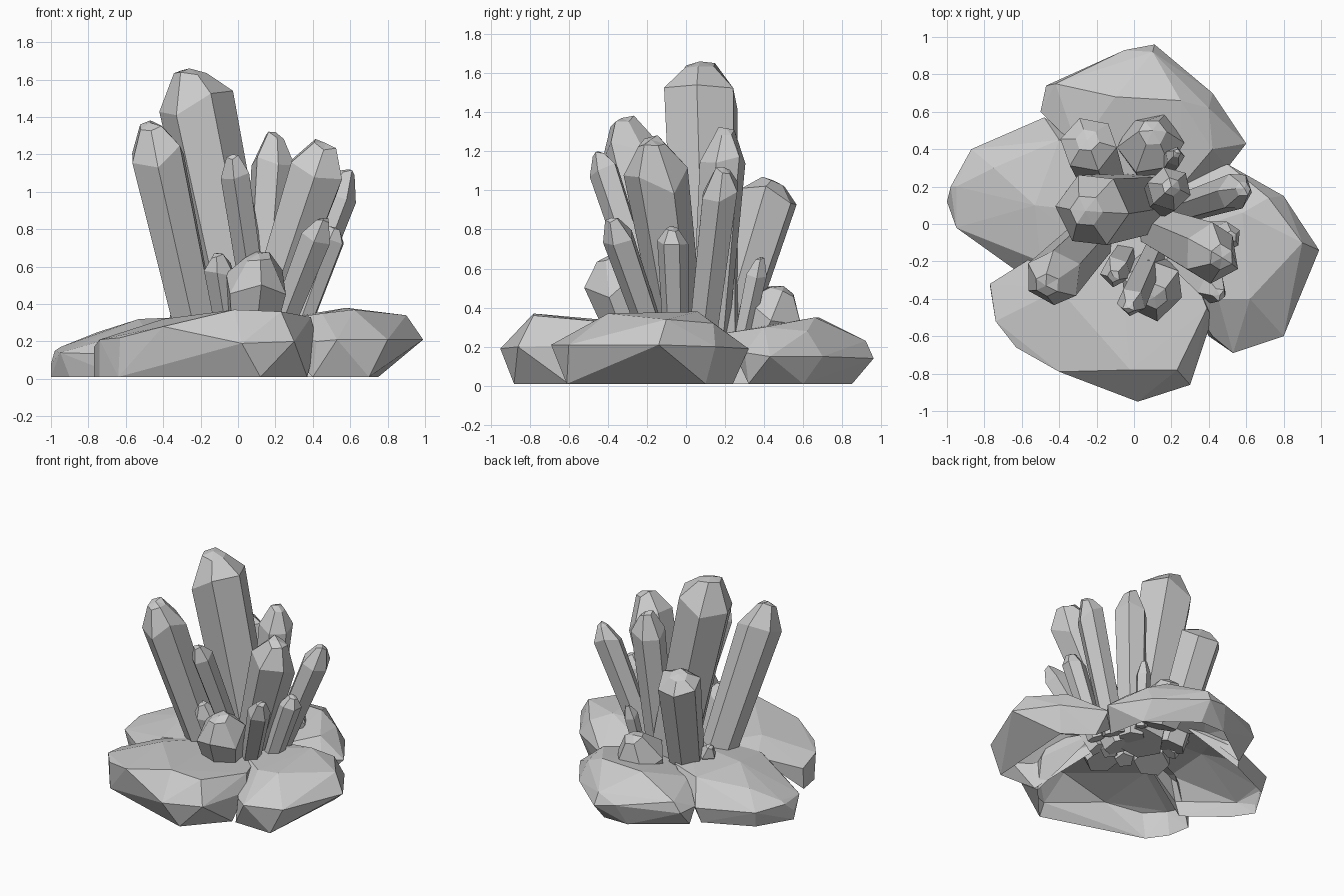
import bpy
import bmesh
import math
import random
from mathutils import Vector

random.seed(4)
default_cube = bpy.data.objects.get("Cube")
if default_cube:
    bpy.data.objects.remove(default_cube, do_unlink=True)

stone = bpy.data.materials.new("stone_grey")
stone.use_nodes = True
stone.diffuse_color = (0.6, 0.6, 0.6, 1)
stone.node_tree.nodes["Principled BSDF"].inputs["Base Color"].default_value = stone.diffuse_color


def finish(bm, name):
    """Turn a bmesh into a flat-shaded stone object."""
    mesh = bpy.data.meshes.new(name)
    bmesh.ops.recalc_face_normals(bm, faces=bm.faces[:])
    bm.to_mesh(mesh)
    bm.free()
    mesh.materials.append(stone)
    obj = bpy.data.objects.new(name, mesh)
    bpy.context.collection.objects.link(obj)
    return obj


def crystal(name, base, tip, radius, cap, sides=6, spin=0.0, flare=0.8):
    """Leaning faceted prism: narrow foot, uneven shoulder, small bevelled point."""
    base, tip = Vector(base), Vector(tip)
    axis = tip - base
    turn = axis.to_track_quat("Z", "Y")
    length = axis.length
    bm = bmesh.new()
    rings = []
    for height, scale, wobble in ((0, flare, 0), (length - cap, 1, cap * 0.3), (length - cap * 0.12, 0.42, cap * 0.12)):
        ring = []
        for i in range(sides):
            angle = spin + math.tau * i / sides
            lift = random.uniform(-wobble, wobble)
            point = Vector((math.cos(angle) * radius * scale, math.sin(angle) * radius * scale, height + lift))
            ring.append(bm.verts.new(base + turn @ point))
        rings.append(ring)
    for low, high in zip(rings, rings[1:]):
        for i in range(sides):
            j = (i + 1) % sides
            bm.faces.new((low[i], low[j], high[j], high[i]))
    apex = bm.verts.new(tip)
    for i in range(sides):
        bm.faces.new((rings[-1][i], rings[-1][(i + 1) % sides], apex))
    bm.faces.new(rings[0][::-1])
    return finish(bm, name)


def rock(name, rim, top, inner, feet):
    """Faceted boulder shell, open underneath and towards the middle of the cluster."""
    bm = bmesh.new()
    for p in rim + top:
        bm.verts.new(p)
    hidden = {bm.verts.new(p) for p in inner}
    hidden |= {bm.verts.new((x, y, 0.01)) for x, y in feet}
    hull = bmesh.ops.convex_hull(bm, input=bm.verts[:])
    spare = {v for v in hull["geom_interior"] + hull["geom_unused"] if isinstance(v, bmesh.types.BMVert)}
    hidden -= spare
    bmesh.ops.delete(bm, geom=list(spare), context="VERTS")
    under = [f for f in bm.faces if all(v in hidden for v in f.verts)]
    bmesh.ops.delete(bm, geom=under, context="FACES")
    return finish(bm, name)


# Boulders around the foot
rock("front_rock",
     rim=[(-0.77, -0.32, 0.17), (-0.74, -0.52, 0.21), (-0.63, -0.66, 0.22), (-0.4, -0.79, 0.28),
          (0.02, -0.95, 0.19), (0.3, -0.86, 0.2), (0.42, -0.5, 0.21)],
     top=[(-0.4, -0.35, 0.32), (-0.02, -0.78, 0.37), (0.23, -0.78, 0.36), (0.39, -0.45, 0.33)],
     inner=[(-0.5, -0.15, 0.25), (-0.1, 0, 0.3), (0.25, -0.1, 0.3)],
     feet=[(-0.77, -0.33), (-0.74, -0.5), (-0.64, -0.64), (0.12, -0.88), (0.37, -0.6)])
rock("right_rock",
     rim=[(0.5, 0.32, 0.19), (0.8, 0.15, 0.2), (0.99, -0.14, 0.21), (0.8, -0.6, 0.21),
          (0.53, -0.69, 0.21), (0.42, -0.6, 0.2)],
     top=[(0.58, 0.06, 0.38), (0.62, -0.4, 0.37), (0.9, -0.1, 0.34), (0.72, 0.14, 0.32), (0.45, -0.4, 0.35)],
     inner=[(0.2, 0.2, 0.27), (0.1, -0.1, 0.3), (0.3, -0.4, 0.25)],
     feet=[(0.4, -0.6), (0.7, -0.61), (0.75, 0.1), (0.55, 0.24)])
rock("back_rock",
     rim=[(-0.5, 0.6, 0.16), (-0.47, 0.74, 0.15), (-0.05, 0.93, 0.17), (0.11, 0.96, 0.14),
          (0.42, 0.7, 0.15), (0.6, 0.43, 0.15), (0.5, 0.3, 0.17)],
     top=[(-0.42, 0.75, 0.23), (0.1, 0.92, 0.23), (-0.1, 0.68, 0.35), (0.25, 0.66, 0.35),
          (0.4, 0.62, 0.28), (0.42, 0.4, 0.3)],
     inner=[(-0.3, 0.4, 0.26), (0, 0.2, 0.27), (0.25, 0.2, 0.27)],
     feet=[(-0.45, 0.6), (-0.1, 0.85), (0.1, 0.85), (0.42, 0.6), (0.48, 0.32)])
rock("left_rock",
     rim=[(-0.48, 0.57, 0.13), (-0.87, 0.4, 0.13), (-0.98, 0.2, 0.15), (-1, 0.12, 0.08),
          (-0.95, -0.02, 0.14), (-0.6, -0.27, 0.13)],
     top=[(-0.95, 0.2, 0.17), (-0.75, 0.3, 0.25), (-0.53, 0.1, 0.32), (-0.4, 0.45, 0.3), (-0.5, -0.2, 0.27)],
     inner=[(-0.15, 0.35, 0.3), (-0.05, 0.05, 0.34), (-0.2, -0.15, 0.3)],
     feet=[(-0.5, 0.53), (-0.85, 0.37), (-1, 0.12), (-0.9, -0.03), (-0.62, -0.25)])

# Tall crystals
crystal("main_crystal", (0.04, 0.11, 0.2), (-0.26, 0.07, 1.66), 0.205, 0.2, spin=0.3, flare=0.85)
crystal("left_crystal", (-0.21, -0.06, 0.2), (-0.47, -0.33, 1.37), 0.155, 0.18, spin=0.2)
crystal("slim_front_crystal", (0.12, -0.12, 0.2), (-0.03, -0.45, 1.2), 0.082, 0.1, sides=5)
crystal("back_right_crystal", (0.12, 0.12, 0.2), (0.2, 0.2, 1.32), 0.12, 0.16, spin=0.5)
crystal("right_crystal", (0.11, -0.02, 0.2), (0.47, -0.18, 1.26), 0.165, 0.2, spin=0.4, flare=0.7)
crystal("outer_right_crystal", (0.25, 0.08, 0.2), (0.59, 0.19, 1.12), 0.1, 0.13, spin=0.2)
crystal("back_crystal", (-0.15, 0.19, 0.2), (-0.25, 0.45, 1.05), 0.155, 0.08, spin=0.5)

# Short crystals
crystal("front_right_shard", (0.2, -0.15, 0.2), (0.46, -0.38, 0.86), 0.085, 0.1, sides=5)
crystal("right_shard", (0.3, -0.05, 0.2), (0.52, -0.07, 0.81), 0.08, 0.09)
crystal("front_stub", (0.07, -0.25, 0.2), (0.11, -0.39, 0.67), 0.175, 0.16, spin=0.4, flare=0.7)
crystal("front_left_shard", (-0.04, -0.15, 0.2), (-0.11, -0.28, 0.67), 0.085, 0.1, sides=5)
crystal("back_left_shard", (-0.22, 0.12, 0.2), (-0.33, 0.18, 0.42), 0.07, 0.08, sides=5)
crystal("back_shard", (0.17, 0.28, 0.2), (0.23, 0.38, 0.66), 0.055, 0.09, sides=5)
crystal("back_stub", (0.08, 0.36, 0.2), (0.1, 0.5, 0.51), 0.18, 0.17, spin=0.2, flare=0.75)
